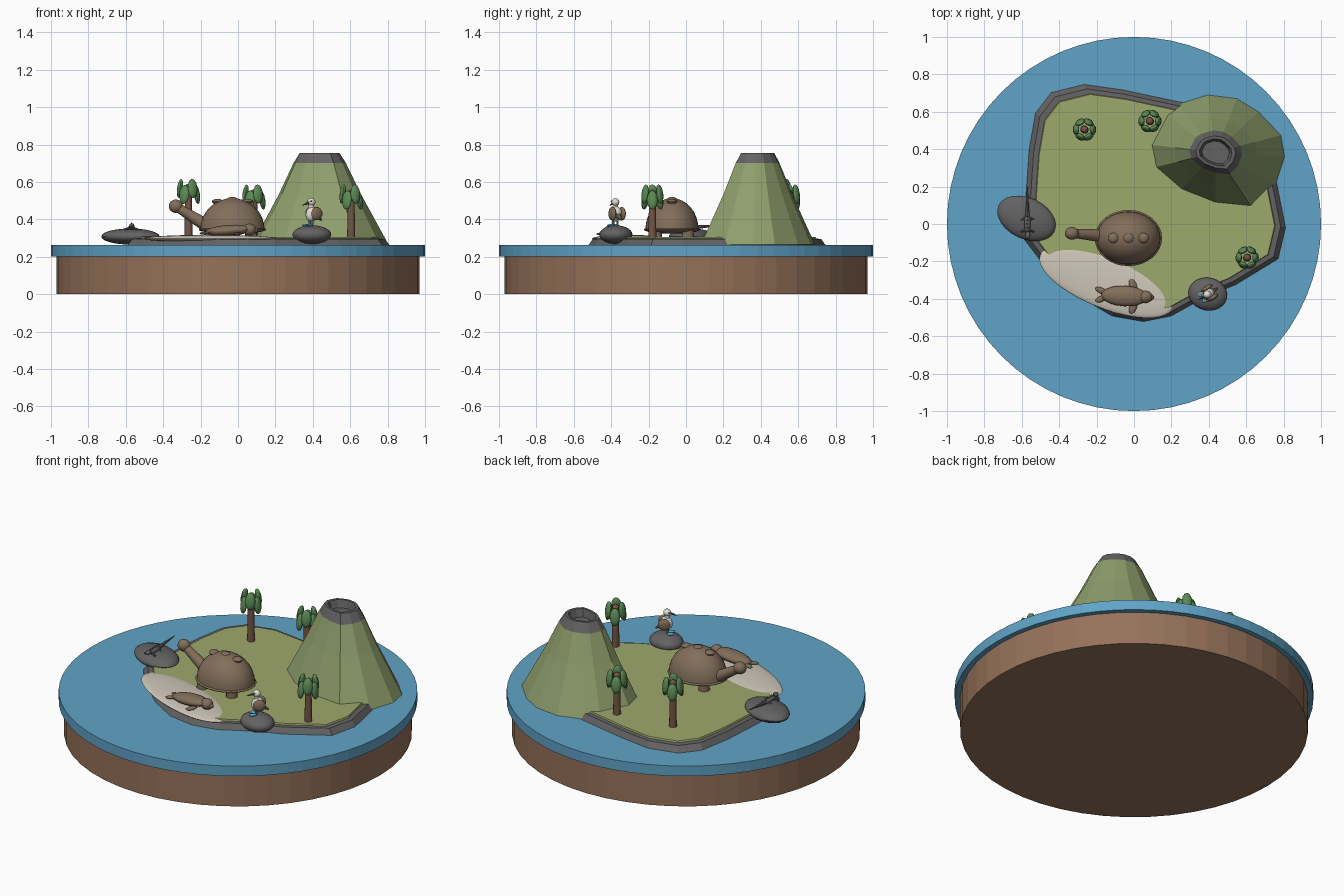
import bpy, bmesh, math
from math import sin, cos, pi, radians
from mathutils import Vector, Matrix, Euler

cube = bpy.data.objects.get("Cube")
if cube:
    bpy.data.objects.remove(cube, do_unlink=True)


def material(name, r, g, b):
    lin = [(c / 255 / 12.92 if c < 11 else ((c / 255 + 0.055) / 1.055) ** 2.4) for c in (r, g, b)]
    m = bpy.data.materials.new(name)
    m.use_nodes = True
    m.diffuse_color = (*lin, 1)
    m.node_tree.nodes["Principled BSDF"].inputs["Base Color"].default_value = (*lin, 1)
    return m


SOIL = material("soil brown", 150, 114, 90)
WATER = material("water blue", 96, 163, 199)
ROCK = material("rock grey", 100, 98, 98)
GRASS = material("grass green", 158, 168, 108)
SLOPE = material("slope green", 143, 158, 108)
SAND = material("sand", 207, 199, 185)
BARK = material("bark brown", 118, 85, 70)
LEAF = material("leaf green", 92, 138, 86)
HIDE = material("hide brown", 130, 110, 90)
WHITE = material("feather white", 226, 221, 212)


def finish(name, bm, mats, smooth=True):
    bmesh.ops.recalc_face_normals(bm, faces=bm.faces)
    me = bpy.data.meshes.new(name)
    bm.to_mesh(me)
    bm.free()
    for m in mats:
        me.materials.append(m)
    ob = bpy.data.objects.new(name, me)
    bpy.context.collection.objects.link(ob)
    if smooth:
        bpy.ops.object.select_all(action='DESELECT')
        ob.select_set(True)
        bpy.context.view_layer.objects.active = ob
        bpy.ops.object.shade_smooth_by_angle(angle=radians(40))
    return ob


def ball(name, loc, size, mat, rot=(0, 0, 0), seg=20):
    bm = bmesh.new()
    m = Matrix.LocRotScale(Vector(loc), Euler([radians(a) for a in rot]), Vector(size))
    bmesh.ops.create_uvsphere(bm, u_segments=seg, v_segments=seg // 2, radius=1, matrix=m)
    return finish(name, bm, [mat])


def rod(name, a, b, r1, r2, mat, seg=12, smooth=True):
    a, b = Vector(a), Vector(b)
    d = b - a
    bm = bmesh.new()
    m = Matrix.Translation((a + b) / 2) @ d.to_track_quat('Z', 'Y').to_matrix().to_4x4()
    bmesh.ops.create_cone(bm, cap_ends=True, segments=seg, radius1=r1, radius2=r2,
                          depth=d.length, matrix=m)
    return finish(name, bm, [mat], smooth)


def loft(name, outline, centre, profile, mats, smooth=False):
    """Stack scaled copies of an outline; profile rows are (scale, height, material of band above)."""
    bm = bmesh.new()
    cx, cy = centre
    rings = [[bm.verts.new((cx + (x - cx) * s, cy + (y - cy) * s, z)) for x, y in outline]
             for s, z, _ in profile]
    n = len(outline)
    for lo, hi, row in zip(rings, rings[1:], profile):
        for i in range(n):
            j = (i + 1) % n
            bm.faces.new((lo[i], lo[j], hi[j], hi[i])).material_index = row[2]
    bm.faces.new(rings[0]).material_index = profile[0][2]
    bm.faces.new(rings[-1]).material_index = profile[-1][2]
    return finish(name, bm, mats, smooth)


# Round base and sea
rod("earth_base", (0, 0, 0), (0, 0, 0.2), 0.97, 0.97, SOIL, 48, False)
rod("sea", (0, 0, 0.2), (0, 0, 0.262), 1, 1, WATER, 64, False)

# Island with rocky edge and grass top
shore = [(-.60, -.08), (-.50, -.21), (-.29, -.40), (-.12, -.50), (.05, -.53), (.20, -.50),
         (.38, -.40), (.55, -.33), (.78, -.19), (.82, -.02), (.78, .18), (.73, .42), (.55, .60),
         (.22, .665), (-.06, .725), (-.27, .755), (-.45, .71), (-.535, .60), (-.57, .40), (-.585, .18)]
loft("island", shore, (.1, .1), [(1, .25, 0), (.95, .295, 0), (.91, .297, 1), (.905, .306, 1)], [ROCK, GRASS])

# Sandy beach
ball("beach", (-.15, -.31, .297), (.38, .14, .02), SAND, (0, 0, -22), 40)

# Volcano with crater
foot = [(.075, .425), (.165, .595), (.235, .64), (.395, .69), (.55, .67), (.665, .60), (.785, .475),
        (.805, .36), (.755, .205), (.635, .08), (.435, .10), (.245, .175), (.10, .30)]
loft("volcano", foot, (.435, .382),
     [(1, .265, 0), (.80, .40, 0), (.60, .535, 0), (.385, .70, 1), (.29, .755, 1), (.24, .755, 1),
      (.20, .71, 1)], [SLOPE, ROCK])

# Trees: trunk, nut and a ring of drooping leaves
for k, (x, y, top) in enumerate([(-.265, .505, .60), (.085, .55, .57), (.605, -.18, .57)]):
    rod(f"tree_trunk_{k}", (x, y, .295), (x, y, top - .03), .022, .017, BARK)
    ball(f"tree_nut_{k}", (x, y, top - .03), (.02, .02, .02), BARK, seg=12)
    for i in range(6):
        a = i * pi / 3
        up = .02 if i % 2 else -.012
        ball(f"leaf_{k}_{i}", (x + .045 * cos(a), y + .045 * sin(a), top - .055 + up),
             (.016, .029, .052), LEAF, (0, -8, i * 60), 12)

# Tortoise: domed shell, rim, knobs, neck, head, legs
bm = bmesh.new()
bmesh.ops.create_uvsphere(bm, u_segments=32, v_segments=16, radius=1,
                          matrix=Matrix.LocRotScale(Vector((-.03, -.075, .345)), None, Vector((.172, .142, .168))))
bmesh.ops.bisect_plane(bm, geom=bm.verts[:] + bm.edges[:] + bm.faces[:], plane_co=(0, 0, .345),
                       plane_no=(0, 0, -1), clear_outer=True)
finish("tortoise_shell", bm, [HIDE])
ball("tortoise_rim", (-.03, -.075, .345), (.18, .15, .022), HIDE, seg=32)
for i in range(3):
    ball(f"shell_knob_{i}", (-.11 + .08 * i, -.075, .495 if i != 1 else .505), (.03, .028, .015), HIDE, seg=12)
rod("tortoise_neck", (-.15, -.065, .355), (-.325, -.05, .465), .036, .024, HIDE)
ball("tortoise_head", (-.332, -.05, .47), (.038, .034, .036), HIDE)
for sx in (-1, 1):
    for sy in (-1, 1):
        x, y = -.03 + sx * .10, -.075 + sy * .085
        rod(f"tortoise_leg_{sx}_{sy}", (x, y, .295), (x, y, .35), .033, .03, HIDE)

# Sea lion lying on the beach
ball("sea_lion_body", (-.05, -.385, .34), (.125, .055, .03), HIDE, (0, -4, -3))
ball("sea_lion_head", (.062, -.39, .345), (.036, .034, .032), HIDE)
ball("sea_lion_nose", (.09, -.392, .34), (.017, .017, .014), HIDE, seg=12)
for s in (-1, 1):
    ball(f"front_flipper_{s}", (-.005, -.387 + s * .058, .322), (.02, .038, .008), HIDE, (0, 0, s * 20), 12)
    ball(f"tail_flipper_{s}", (-.175, -.378 + s * .022, .325), (.035, .016, .008), HIDE, (0, 0, -s * 25), 12)

# Shore boulders
ball("lizard_boulder", (-.575, .03, .308), (.165, .11, .043), ROCK, (0, 0, -25), 24)
ball("bird_boulder", (.395, -.375, .318), (.105, .088, .05), ROCK, (0, 0, -12), 24)

# Lizard basking on the boulder
ball("lizard_body", (-.57, 0, .358), (.017, .055, .014), ROCK, seg=12)
ball("lizard_head", (-.568, -.06, .366), (.014, .022, .013), ROCK, seg=12)
rod("lizard_tail", (-.57, .04, .357), (-.57, .20, .37), .012, .002, ROCK, 8)
for i in range(5):
    y = -.04 + i * .02
    rod(f"lizard_spike_{i}", (-.57, y, .364), (-.57, y, .386), .006, 0.0005, ROCK, 6)
for s in (-1, 1):
    for y in (-.03, .035):
        rod(f"lizard_leg_{s}_{y}", (-.57, y, .357), (-.57 + s * .036, y - .012, .346), .008, .005, ROCK, 8)

# Shore bird: local forward is +x, turned toward the open sea
turn = 212
spin = Matrix.Rotation(radians(turn), 3, 'Z')


def perch(f, side, z):
    return Vector((.395, -.375, z)) + spin @ Vector((f, side, 0))


ball("bird_body", perch(0, 0, .428), (.034, .032, .042), WHITE, (0, -15, turn), 16)
ball("bird_neck", perch(.004, 0, .468), (.015, .015, .022), WHITE, seg=12)
ball("bird_head", perch(.004, 0, .492), (.023, .021, .022), WHITE, seg=12)
rod("bird_beak", perch(.018, 0, .49), perch(.062, 0, .474), .009, .001, ROCK, 8)
rod("bird_tail", perch(-.02, 0, .42), perch(-.062, 0, .395), .018, .004, HIDE, 8)
for s in (-1, 1):
    ball(f"bird_wing_{s}", perch(-.012, s * .03, .43), (.036, .013, .036), HIDE, (0, -15, turn), 12)
    ball(f"bird_eye_{s}", perch(.016, s * .017, .497), (.005, .005, .005), ROCK, seg=8)
    rod(f"bird_leg_{s}", perch(.005, s * .014, .36), perch(.005, s * .014, .40), .006, .006, WATER, 8)
    ball(f"bird_foot_{s}", perch(.024, s * .017, .368), (.024, .014, .007), WATER, (0, 0, turn + s * 12), 12)
